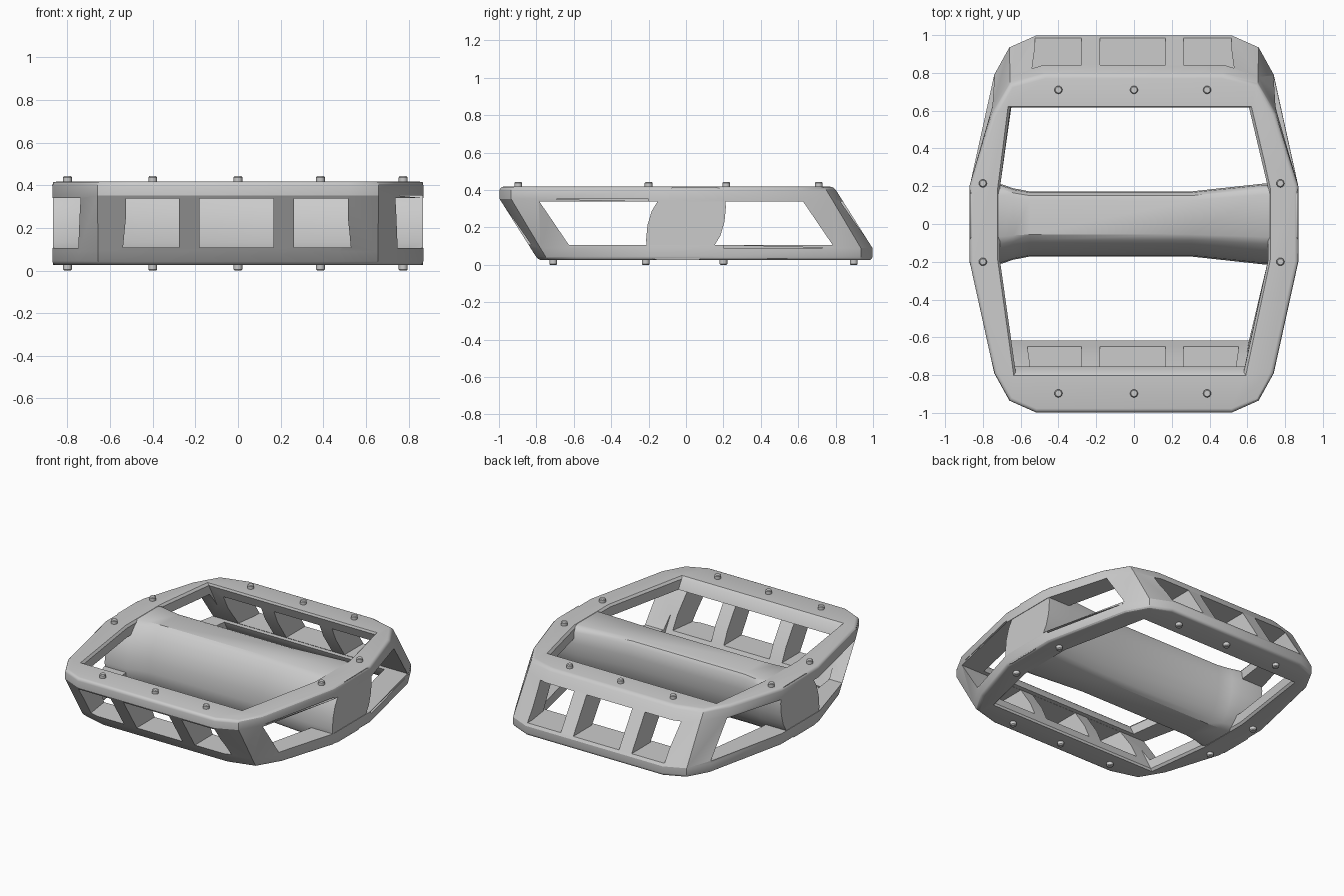
import bpy, bmesh, math

if "Cube" in bpy.data.objects:
    bpy.data.objects.remove(bpy.data.objects["Cube"])

ZB, ZT = 0.025, 0.418
MID = (ZB + ZT) / 2


def loft(name, rings, bevel=0.0):
    """Closed solid through rings of equal point count."""
    bm = bmesh.new()
    vs = [[bm.verts.new(p) for p in r] for r in rings]
    n = len(vs[0])
    for a, b in zip(vs, vs[1:]):
        for i in range(n):
            j = (i + 1) % n
            bm.faces.new((a[i], a[j], b[j], b[i]))
    caps = [bm.faces.new(vs[0][::-1]), bm.faces.new(vs[-1])]
    bmesh.ops.recalc_face_normals(bm, faces=bm.faces[:])
    if bevel:
        edges = list({e for f in caps for e in f.edges})
        bmesh.ops.bevel(bm, geom=edges, offset=bevel, segments=3, profile=0.5,
                        affect='EDGES', clamp_overlap=True)
    me = bpy.data.meshes.new(name)
    bm.to_mesh(me)
    bm.free()
    ob = bpy.data.objects.new(name, me)
    bpy.context.collection.objects.link(ob)
    return ob


def activate(ob):
    bpy.ops.object.select_all(action='DESELECT')
    ob.select_set(True)
    bpy.context.view_layer.objects.active = ob


def cut(ob, cutter):
    cutter.hide_render = True
    m = ob.modifiers.new("cut", 'BOOLEAN')
    m.operation, m.solver, m.object = 'DIFFERENCE', 'EXACT', cutter
    activate(ob)
    bpy.ops.object.modifier_apply(modifier=m.name)
    bpy.data.objects.remove(cutter)


def smooth(ob, deg=30):
    activate(ob)
    bpy.ops.object.shade_smooth_by_angle(angle=math.radians(deg))


# Frame: outline leans forward at the top, backward at the bottom
FAR = [(0.87, 0.2), (0.74, 0.79), (0.66, 0.935), (0.52, 0.997)]
NEAR = [(0.87, 0.2), (0.75, 0.58), (0.655, 0.74), (0.47, 0.79)]


def half(t):
    return [(a[0] + (b[0] - a[0]) * t, a[1] + (b[1] - a[1]) * t)
            for a, b in zip(FAR, NEAR)]


def body_ring(z):
    def lean(h):
        return min(1, max(0, (h - 0.065) / (ZT - ZB - 0.065)))
    front, back = half(lean(ZT - z)), half(lean(z - ZB))
    right = [(x, -y) for x, y in front[::-1]] + back
    left = [(-x, y) for x, y in right[::-1]]
    return [(x, y, z) for x, y in right + left]


frame = loft("pedal_frame", [body_ring(z) for z in (ZB, ZB + 0.065, ZT - 0.065, ZT)],
             bevel=0.02)


# Large through opening with chamfered rims
def hole_ring(z, g):
    t = (z - ZB) / (ZT - ZB)
    yb, yf = 0.79 - 0.18 * t + g, -0.61 - 0.18 * t - g
    xb, xf, xm = 0.58 + 0.03 * t + g, 0.61 - 0.03 * t + g, 0.71 + g
    return [(x, y, z) for x, y in (
        (xf, yf), (xm, -0.19), (xm, 0.19), (xb, yb),
        (-xb - 0.045, yb), (-xm, 0.19), (-xm, -0.19), (-xf - 0.045, yf))]


cut(frame, loft("opening_cutter", [
    hole_ring(ZB - 0.03, 0.035), hole_ring(ZB + 0.015, 0.0),
    hole_ring(ZT - 0.015, 0.0), hole_ring(ZT + 0.03, 0.035)]))

# Side windows
side = [(-0.785, 0.34), (0.625, 0.34), (0.785, 0.105), (-0.625, 0.105)]
cut(frame, loft("side_cutter", [[(x, y, z) for y, z in side] for x in (-1.1, 1.1)]))

# Three windows in the front and back walls, outer ones widening inward
for s in (-1, 1):
    for x0, x1, d0, d1 in ((-0.525, -0.277, -0.06, 0), (-0.18, 0.167, 0, 0),
                           (0.262, 0.515, 0, 0.06)):
        prof = [(x0, s * 1.2), (x1, s * 1.2), (x1, s * 0.93), (x1 + d1, s * 0.5),
                (x0 + d0, s * 0.5), (x0, s * 0.93)]
        cut(frame, loft("window_cutter", [[(x, y, z) for x, y in prof]
                                          for z in (0.108, 0.338)]))
smooth(frame)

# Axle housing: rounded section, flared at both ends
prof = [(0.125, ZT - 0.002), (0.15, 0.408), (0.166, 0.385), (0.172, 0.31), (0.166, 0.23),
        (0.148, 0.155), (0.118, 0.095), (0.085, 0.05), (0.055, ZB + 0.002)]
prof += [(-y, 2 * MID - z) for y, z in prof]
stations = [(-0.867, 1.22), (-0.70, 1.22), (-0.64, 1.1), (-0.55, 1.0), (0.30, 1.0),
            (0.68, 1.24), (0.867, 1.24)]
axle = loft("axle_housing", [[(x, y * k, z) for y, z in prof] for x, k in stations])
smooth(axle, 35)

# Grip pins on top, turned half round the x axis for the underside
spots = [(x, y) for x in (-0.8, 0.775) for y in (0.215, -0.2)]
spots += [(x, y) for x in (-0.4, 0.0, 0.387) for y in (-0.897, 0.71)]
for x, y in spots:
    for s, word in ((1, "top"), (-1, "bottom")):
        rings = []
        for r, h in ((0.021, 0.18), (0.021, 0.216), (0.016, MID)):
            rings.append([(x + r * math.cos(a * math.tau / 16),
                           s * y + r * math.sin(a * math.tau / 16),
                           MID + s * h) for a in range(16)])
        smooth(loft(word + "_pin", rings))
